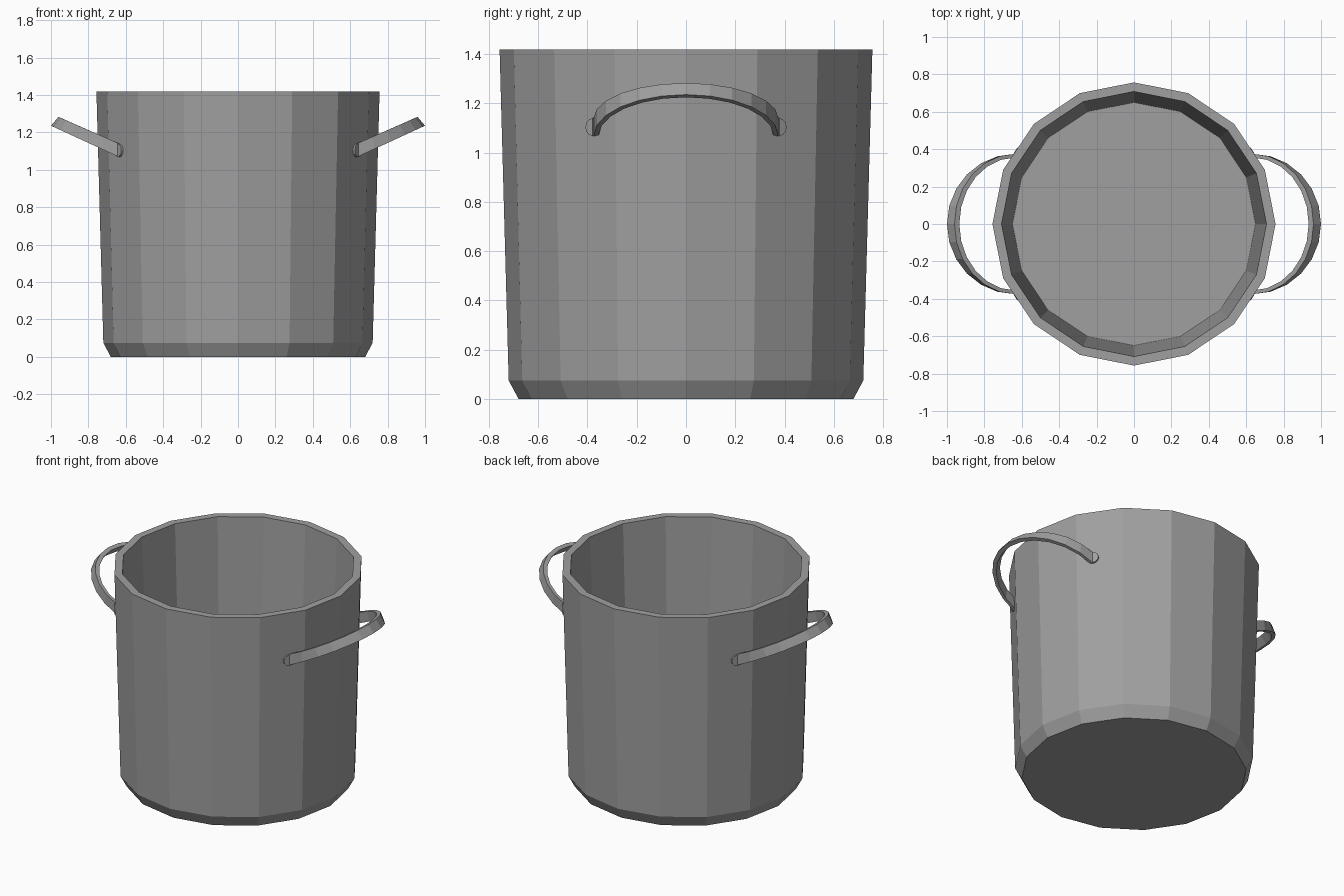
import bpy, bmesh, math

cube = bpy.data.objects.get("Cube")
if cube:
    bpy.data.objects.remove(cube, do_unlink=True)

metal = bpy.data.materials.new("grey_metal")
metal.use_nodes = True
GREY = (0.35, 0.35, 0.35, 1)
metal.diffuse_color = GREY
metal.node_tree.nodes["Principled BSDF"].inputs["Base Color"].default_value = GREY


def make_object(name, bm):
    bmesh.ops.recalc_face_normals(bm, faces=bm.faces)
    mesh = bpy.data.meshes.new(name)
    bm.to_mesh(mesh)
    bm.free()
    mesh.materials.append(metal)
    obj = bpy.data.objects.new(name, mesh)
    bpy.context.collection.objects.link(obj)
    return obj


def bridge(bm, rings, closed=True):
    """Join neighbouring rings with quads and cap the first and last."""
    for a, b in zip(rings, rings[1:]):
        n = len(a)
        for i in range(n):
            j = (i + 1) % n
            bm.faces.new((a[i], a[j], b[j], b[i]))
    bm.faces.new(rings[0])
    bm.faces.new(rings[-1])


# Pot: a tapered sixteen-sided shell with a chamfered foot, rim and inner floor
SIDES = 16
bm = bmesh.new()
profile = [(0.68, 0), (0.72, 0.075), (0.757, 1.42), (0.708, 1.42), (0.65, 0.05)]
rings = []
for r, z in profile:
    angles = [2 * math.pi * i / SIDES for i in range(SIDES)]
    rings.append([bm.verts.new((r * math.cos(a), r * math.sin(a), z)) for a in angles])
bridge(bm, rings)
make_object("pot_body", bm)


# Handle: a flat band swept round an upward-tilted half ellipse
def add_handle(name, side):
    bm = bmesh.new()
    rings = []
    steps = 12
    for i in range(steps + 1):
        t = math.pi * (i / steps - 0.5)
        c, s = math.cos(t), math.sin(t)
        low = (0.635 + 0.365 * c, 0.375 * s, 1.068 + 0.168 * c)
        high = (0.635 + 0.325 * c, 0.375 * s, 1.14 + 0.143 * c)
        inset = (0.026 * c, 0.02 * s, 0.011 * c)
        section = [low, high,
                   [p - d for p, d in zip(high, inset)],
                   [p - d for p, d in zip(low, inset)]]
        rings.append([bm.verts.new((side * x, y, z)) for x, y, z in section])
    bridge(bm, rings)
    make_object(name, bm)


# Rounded tab lying against the pot wall at each handle end
def add_tab(name, side, end):
    bm = bmesh.new()
    a = math.pi * 3 / SIDES
    normal = (math.cos(a), math.sin(a))
    along = (-math.sin(a), math.cos(a))
    rings = []
    for depth in (-0.02, 0.012):
        ring = []
        for i in range(7):
            t = math.pi * (i / 6 - 0.5)
            u = 0.036 * math.cos(t)
            x = 0.634 + along[0] * u + normal[0] * depth
            y = 0.372 + along[1] * u + normal[1] * depth
            ring.append(bm.verts.new((side * x, end * y, 1.104 + 0.036 * math.sin(t))))
        rings.append(ring)
    bridge(bm, rings)
    make_object(name, bm)


for side, label in ((1, "left"), (-1, "right")):
    add_handle(label + "_handle", side)
    for end, place in ((-1, "front"), (1, "back")):
        add_tab(f"{label}_handle_{place}_tab", side, end)
